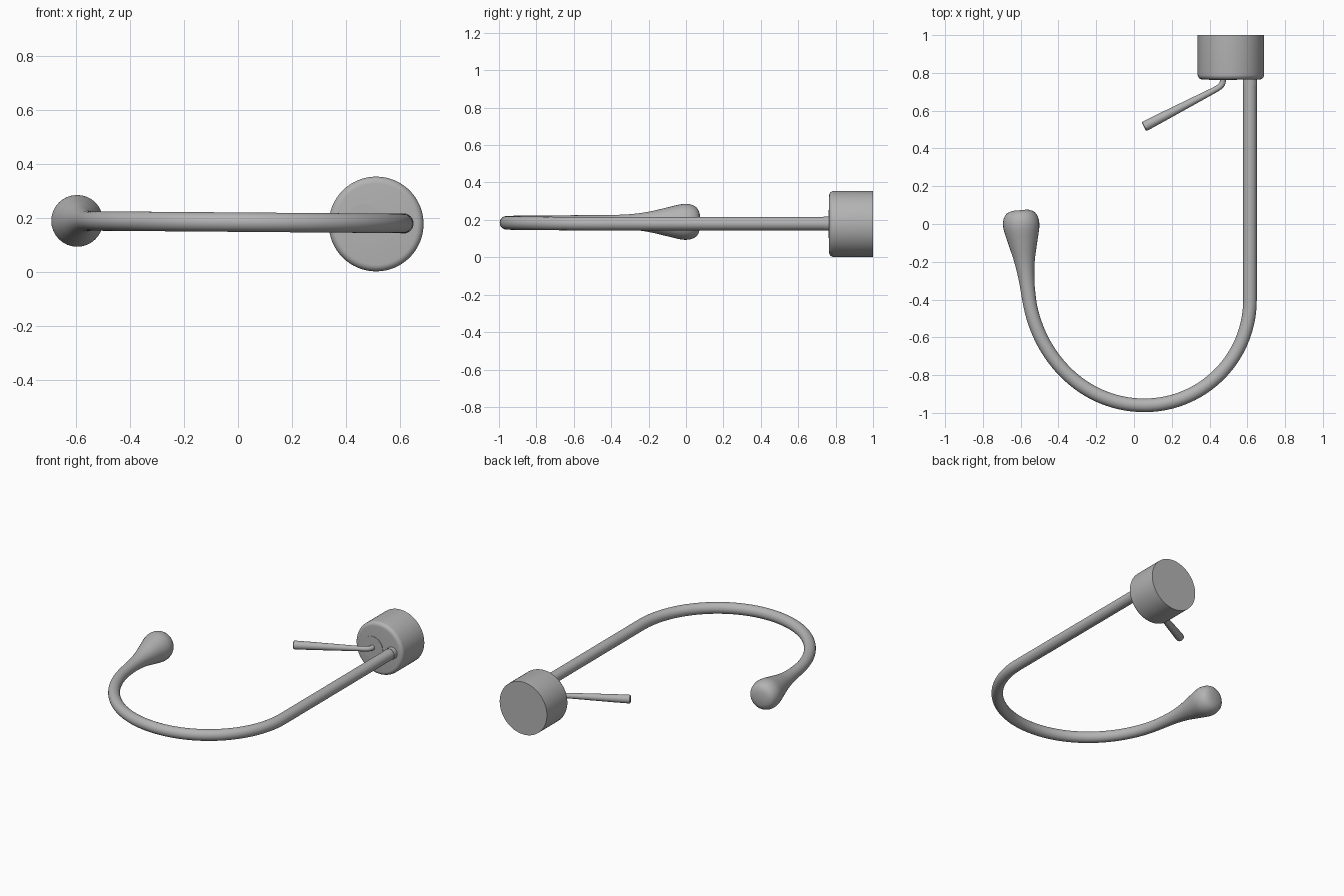
import bpy, bmesh, math
from mathutils import Vector
from mathutils.geometry import interpolate_bezier

if "Cube" in bpy.data.objects:
    bpy.data.objects.remove(bpy.data.objects["Cube"])

metal = bpy.data.materials.new("brushed grey metal")
metal.use_nodes = True
grey = (0.45, 0.45, 0.45, 1)
metal.diffuse_color = grey
metal.node_tree.nodes["Principled BSDF"].inputs["Base Color"].default_value = grey


def tube(name, path, radii, sides=32):
    """Sweep a circle of varying radius along a nearly horizontal path."""
    bm = bmesh.new()
    up = Vector((0, 0, 1))
    rings = []
    for i, (p, r) in enumerate(zip(path, radii)):
        t = (path[min(i + 1, len(path) - 1)] - path[max(i - 1, 0)]).normalized()
        side = t.cross(up).normalized()
        top = side.cross(t)
        angles = [2 * math.pi * k / sides for k in range(sides)]
        rings.append([bm.verts.new(p + r * (math.cos(a) * side + math.sin(a) * top))
                      for a in angles])
    for a, b in zip(rings, rings[1:]):
        for k in range(sides):
            n = (k + 1) % sides
            bm.faces.new((a[k], a[n], b[n], b[k]))
    bm.faces.new(rings[0])
    bm.faces.new(rings[-1])
    bmesh.ops.recalc_face_normals(bm, faces=bm.faces)
    mesh = bpy.data.meshes.new(name)
    bm.to_mesh(mesh)
    bm.free()
    mesh.materials.append(metal)
    obj = bpy.data.objects.new(name, mesh)
    bpy.context.collection.objects.link(obj)
    bpy.ops.object.select_all(action="DESELECT")
    obj.select_set(True)
    bpy.context.view_layer.objects.active = obj
    bpy.ops.object.shade_smooth_by_angle(angle=math.radians(35))
    return obj


def lathe_y(name, x, z, profile, sides=64):
    """Turned part along y from (y, radius) pairs."""
    return tube(name, [Vector((x, y, z)) for y, r in profile],
                [r for y, r in profile], sides)


def smooth_radius(y, stops):
    """Ease between (y, radius) stops with a Catmull-Rom curve."""
    if y <= stops[0][0]:
        return stops[0][1]
    for i in range(len(stops) - 1):
        (y0, r0), (y1, r1) = stops[i], stops[i + 1]
        if y <= y1:
            pa, pb = stops[max(i - 1, 0)], stops[min(i + 2, len(stops) - 1)]
            m0 = (r1 - pa[1]) / (y1 - pa[0]) * (y1 - y0)
            m1 = (pb[1] - r0) / (pb[0] - y0) * (y1 - y0)
            t = (y - y0) / (y1 - y0)
            return ((2*t**3 - 3*t**2 + 1) * r0 + (t**3 - 2*t**2 + t) * m0
                    + (3*t**2 - 2*t**3) * r1 + (t**3 - t**2) * m1)
    return stops[-1][1]


MID = 0.178   # height of the mounting axis
FRONT = 0.765  # front plane of the base
PIPE = 0.036

# Mounting base with a rounded front rim
fillet = 0.025
rim = [(FRONT + fillet * (1 - math.sin(a)), 0.176 - fillet * (1 - math.cos(a)))
       for a in [math.radians(90 - 15 * k) for k in range(7)]]
lathe_y("base", 0.513, MID, rim + [(1.0, 0.176)])

# Shallow pivot plate and pipe collar
lathe_y("pivot_plate", 0.47, MID, [(FRONT - 0.003, 0.074), (FRONT + 0.01, 0.074)])
lathe_y("pipe_collar", 0.614, MID + 0.002, [(FRONT - 0.03, 0.038), (FRONT + 0.01, 0.038)], 32)

# Spout: straight pipe, round bend, then a swelling outlet
cx, cy, bend = 0.056, -0.402, 0.558
path = [Vector((0.614, FRONT + 0.01, 0)), Vector((0.614, 0.2, 0))]
path += [Vector((cx + bend * math.cos(a), cy - bend * math.sin(a), 0))
         for a in [math.radians(3 * k) for k in range(31)]]
path += interpolate_bezier(Vector((cx, cy - bend, 0)), Vector((-0.27, -0.96, 0)),
                           Vector((-0.51, -0.70, 0)), Vector((-0.555, -0.40, 0)), 30)[1:]
path += interpolate_bezier(Vector((-0.555, -0.40, 0)), Vector((-0.576, -0.26, 0)),
                           Vector((-0.590, -0.08, 0)), Vector((-0.604, 0.073, 0)), 48)[1:]
for p in path:
    p.z = MID + 0.002 + (0.614 - p.x) * 0.008
outlet = [(-0.42, PIPE), (-0.3, 0.041), (-0.2, 0.054), (-0.1, 0.077), (-0.02, 0.095),
          (0.02, 0.094), (0.05, 0.082), (0.066, 0.064), (0.073, 0.042)]
radii = [smooth_radius(p.y, outlet) if p.x < -0.4 else PIPE for p in path]
tube("spout", path, radii)

# Lever handle: short stem, tight bend, widening grip
stem = [Vector((0.47, FRONT + 0.01, MID))]
stem += interpolate_bezier(Vector((0.47, 0.755, MID)), Vector((0.47, 0.735, MID)),
                           Vector((0.45, 0.722, MID)), Vector((0.42, 0.706, MID)), 10)
tip = Vector((0.052, 0.515, MID))
along = (tip - stem[-1]).normalized()
grip = [stem[-1].lerp(tip, t) for t in (0.25, 0.5, 0.75, 0.97, 0.99)] + [tip]
tube("lever", stem + grip,
     [0.016] * len(stem) + [0.019, 0.022, 0.025, 0.027, 0.026, 0.022], 24)
